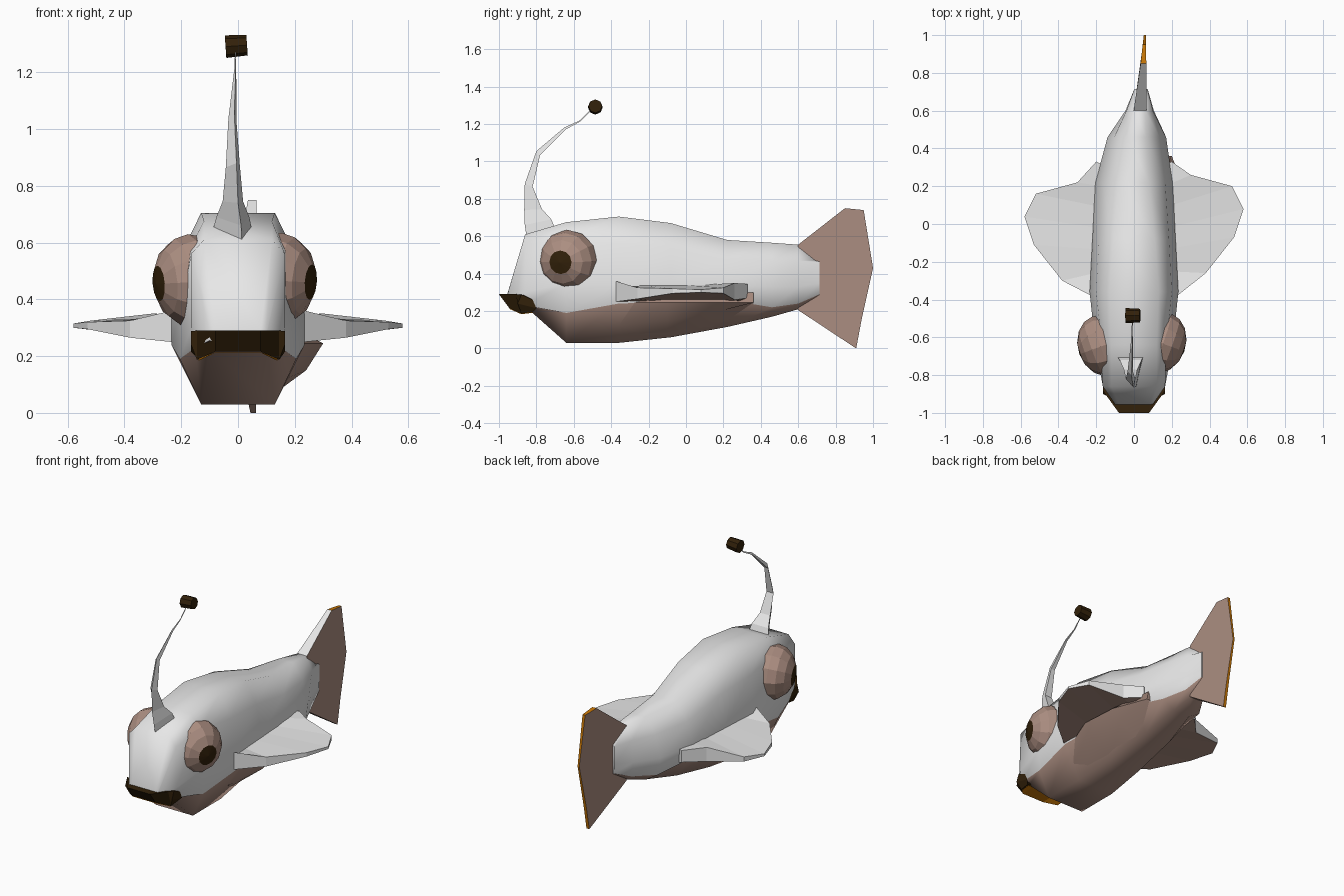
import bpy, bmesh, math
from mathutils import Matrix, Vector

cube = bpy.data.objects.get("Cube")
if cube:
    bpy.data.objects.remove(cube, do_unlink=True)


def material(name, rgb):
    mat = bpy.data.materials.new(name)
    mat.use_nodes = True
    mat.diffuse_color = (*rgb, 1)
    mat.node_tree.nodes["Principled BSDF"].inputs["Base Color"].default_value = (*rgb, 1)
    return mat


PALETTE = [
    material("pale_grey_skin", (0.8, 0.8, 0.8)),
    material("dusty_pink", (0.41, 0.27, 0.22)),
    material("dark_brown", (0.032, 0.015, 0.003)),
    material("orange", (0.6, 0.19, 0.002)),
]
GREY, PINK, BROWN, ORANGE = range(len(PALETTE))


def finish(name, bm, smooth_angle=None):
    """Turn a bmesh into a named object that carries the palette."""
    bmesh.ops.recalc_face_normals(bm, faces=bm.faces)
    mesh = bpy.data.meshes.new(name)
    bm.to_mesh(mesh)
    bm.free()
    for mat in PALETTE:
        mesh.materials.append(mat)
    obj = bpy.data.objects.new(name, mesh)
    bpy.context.collection.objects.link(obj)
    if smooth_angle:
        bpy.ops.object.select_all(action="DESELECT")
        obj.select_set(True)
        bpy.context.view_layer.objects.active = obj
        bpy.ops.object.shade_smooth_by_angle(angle=math.radians(smooth_angle))
    return obj


def loft(name, rings, colour=GREY, strips=None, smooth_angle=None):
    """Skin closed rings of points; strips gives a colour to chosen sides."""
    strips = strips or {}
    bm = bmesh.new()
    loops = [[bm.verts.new(p) for p in ring] for ring in rings]
    count = len(loops[0])
    for a, b in zip(loops, loops[1:]):
        for i in range(count):
            j = (i + 1) % count
            face = bm.faces.new((a[i], a[j], b[j], b[i]))
            face.material_index = strips.get(i, colour)
    for end in (loops[0], loops[-1]):
        bm.faces.new(end).material_index = colour
    return finish(name, bm, smooth_angle)


# Body: y, centre x, then half width and height from the keel up to the back
sections = [
    (-0.955, 0, (0.08, 0.25), (0.1, 0.255), (0.1, 0.27), (0.1, 0.285), (0.08, 0.292)),
    (-0.86, 0, (0.1, 0.225), (0.15, 0.23), (0.165, 0.3), (0.165, 0.56), (0.12, 0.61)),
    (-0.64, 0, (0.13, 0.03), (0.205, 0.19), (0.205, 0.35), (0.17, 0.58), (0.12, 0.675)),
    (-0.36, 0, (0.13, 0.03), (0.235, 0.24), (0.235, 0.35), (0.2, 0.56), (0.13, 0.705)),
    (-0.08, 0, (0.11, 0.06), (0.215, 0.25), (0.22, 0.35), (0.185, 0.54), (0.11, 0.67)),
    (0.22, 0, (0.09, 0.115), (0.2, 0.26), (0.205, 0.34), (0.165, 0.48), (0.08, 0.58)),
    (0.46, 0.015, (0.06, 0.17), (0.14, 0.22), (0.155, 0.33), (0.12, 0.47), (0.05, 0.565)),
    (0.6, 0.03, (0.025, 0.21), (0.07, 0.24), (0.075, 0.33), (0.07, 0.47), (0.03, 0.555)),
    (0.715, 0.037, (0.02, 0.285), (0.033, 0.29), (0.035, 0.35), (0.035, 0.46), (0.02, 0.47)),
]
rings = []
for y, cx, *half in sections:
    ring = [(cx + w, y, z) for w, z in half]
    ring += [(cx - w, y, z) for w, z in reversed(half)]
    rings.append(ring)
loft("body", rings, GREY, {0: PINK, 8: PINK, 9: PINK}, 62)

# Belly bulge below the left fin: y, how far it swells, keel height
bulge = []
for y, swell, keel in ((-0.35, 0, 0.04), (-0.1, 1, 0.065), (0.14, 0.85, 0.105), (0.36, 0, 0.16)):
    bulge.append([
        (0.09, y, keel), (0.18 + 0.06 * swell, y, keel + 0.085),
        (0.2 + 0.1 * swell, y, 0.245), (0.19, y, 0.3),
    ])
loft("left_belly_bulge", bulge, PINK, None, 62)

# Lips: sections across the mouth, mirrored, with an orange underside
lip_half = [
    (0.165, ((-0.82, 0.26), (-0.88, 0.288), (-0.9, 0.24), (-0.8, 0.215))),
    (0.145, ((-0.84, 0.28), (-0.91, 0.29), (-0.88, 0.187), (-0.82, 0.195))),
    (0.08, ((-0.88, 0.29), (-1, 0.29), (-0.945, 0.216), (-0.84, 0.216))),
]
lips = [[(-x, y, z) for y, z in pts] for x, pts in lip_half]
lips += [[(x, y, z) for y, z in pts] for x, pts in reversed(lip_half)]
loft("lips", lips, BROWN)

# Mouth lining: thin plate under the lips between their drooping corners
gap = 0.002
lining = [
    [(x, y, z - lift) for lift in (gap, gap * 2) for y, z in (pts[2:] if lift == gap else pts[:1:-1])]
    for x, pts in [(s * x, pts) for s, x, pts in (
        (-1, 0.14, lip_half[1][1]), (-1, 0.08, lip_half[2][1]),
        (1, 0.08, lip_half[2][1]), (1, 0.14, lip_half[1][1]))]
]
loft("mouth_lining", lining, ORANGE)


# Eyes: flattened faceted globes turned forward, with the outer cap as pupil
def eye(name, side, centre):
    bm = bmesh.new()
    bmesh.ops.create_uvsphere(bm, u_segments=12, v_segments=8, radius=0.165)
    for face in bm.faces:
        is_cap = face.calc_center_median().z > 0.15
        face.material_index = BROWN if is_cap else PINK
    aim = Vector((side, -0.36, -0.08)).to_track_quat("Z", "Y").to_matrix().to_4x4()
    place = Matrix.Translation(centre) @ aim @ Matrix.Diagonal((1, 1, 0.8, 1))
    bmesh.ops.transform(bm, matrix=place, verts=bm.verts)
    finish(name, bm)


eye("left_eye", 1, (0.142, -0.63, 0.47))
eye("right_eye", -1, (-0.165, -0.645, 0.465))

# Side fins: outline x, y, underside and top heights, thick near the body
fin_outline = [
    (0.235, -0.375, 0.25, 0.36),
    (0.38, -0.26, 0.265, 0.325),
    (0.53, -0.07, 0.295, 0.32),
    (0.58, 0.08, 0.3, 0.315),
    (0.52, 0.2, 0.295, 0.325),
    (0.3, 0.26, 0.26, 0.35),
    (0.2, 0.33, 0.27, 0.345),
]


def side_fin(name, side, shift):
    rings = []
    last = len(fin_outline) - 1
    for i, (x, y, low, high) in enumerate(fin_outline):
        root_y = -0.36 + 0.67 * i / last
        tip_y = y + (shift if 0 < i < last else 0)
        rings.append([
            (side * 0.16, root_y, 0.34), (side * x, tip_y, high),
            (side * x, tip_y, low), (side * 0.16, root_y, 0.25),
        ])
    loft(name, rings, GREY, {2: PINK})


side_fin("left_fin", 1, 0)
side_fin("right_fin", -1, -0.04)

# Tail fin: y, z, centre x, half thickness, with an orange trailing rim
tail_outline = [
    (0.6, 0.555, 0.032, 0.034),
    (0.85, 0.75, 0.05, 0.015),
    (0.95, 0.74, 0.055, 0.009),
    (1, 0.43, 0.058, 0.006),
    (0.94, 0.16, 0.055, 0.009),
    (0.91, 0, 0.054, 0.01),
    (0.6, 0.205, 0.032, 0.034),
]
faces = [[(cx + s * t, y, z) for y, z, cx, t in tail_outline] for s in (-1, 1)]
rim = {i: ORANGE for i in range(1, 5)}
loft("tail_fin", faces, PINK, {0: GREY, **rim})

# Lure stalk: front ridge and back edge as y, z, then centre x, half width
stalk = [
    ((-0.85, 0.58), (-0.7, 0.64), -0.02, 0.07),
    ((-0.862, 0.66), (-0.72, 0.69), -0.018, 0.058),
    ((-0.865, 0.74), (-0.77, 0.745), -0.018, 0.036),
    ((-0.862, 0.88), (-0.82, 0.865), -0.018, 0.025),
    ((-0.8, 1.055), (-0.78, 1.035), -0.02, 0.014),
    ((-0.65, 1.182), (-0.645, 1.17), -0.012, 0.006),
    ((-0.57, 1.218), (-0.567, 1.212), -0.01, 0.003),
    ((-0.49, 1.295), (-0.487, 1.29), -0.008, 0.002),
]
rings = [[(cx + w / 2, *front), (cx + w, *back), (cx - w, *back)] for front, back, cx, w in stalk]
loft("lure_stalk", rings)

# Lure: stubby eight-sided drum lying across the stalk tip
bm = bmesh.new()
bmesh.ops.create_cone(bm, cap_ends=True, segments=8, radius1=0.04, radius2=0.036, depth=0.076)
for face in bm.faces:
    face.material_index = BROWN
turn = Matrix.Rotation(math.radians(86), 4, "Y")
place = Matrix.Translation((-0.006, -0.485, 1.293)) @ turn
bmesh.ops.transform(bm, matrix=place, verts=bm.verts)
finish("lure", bm)
